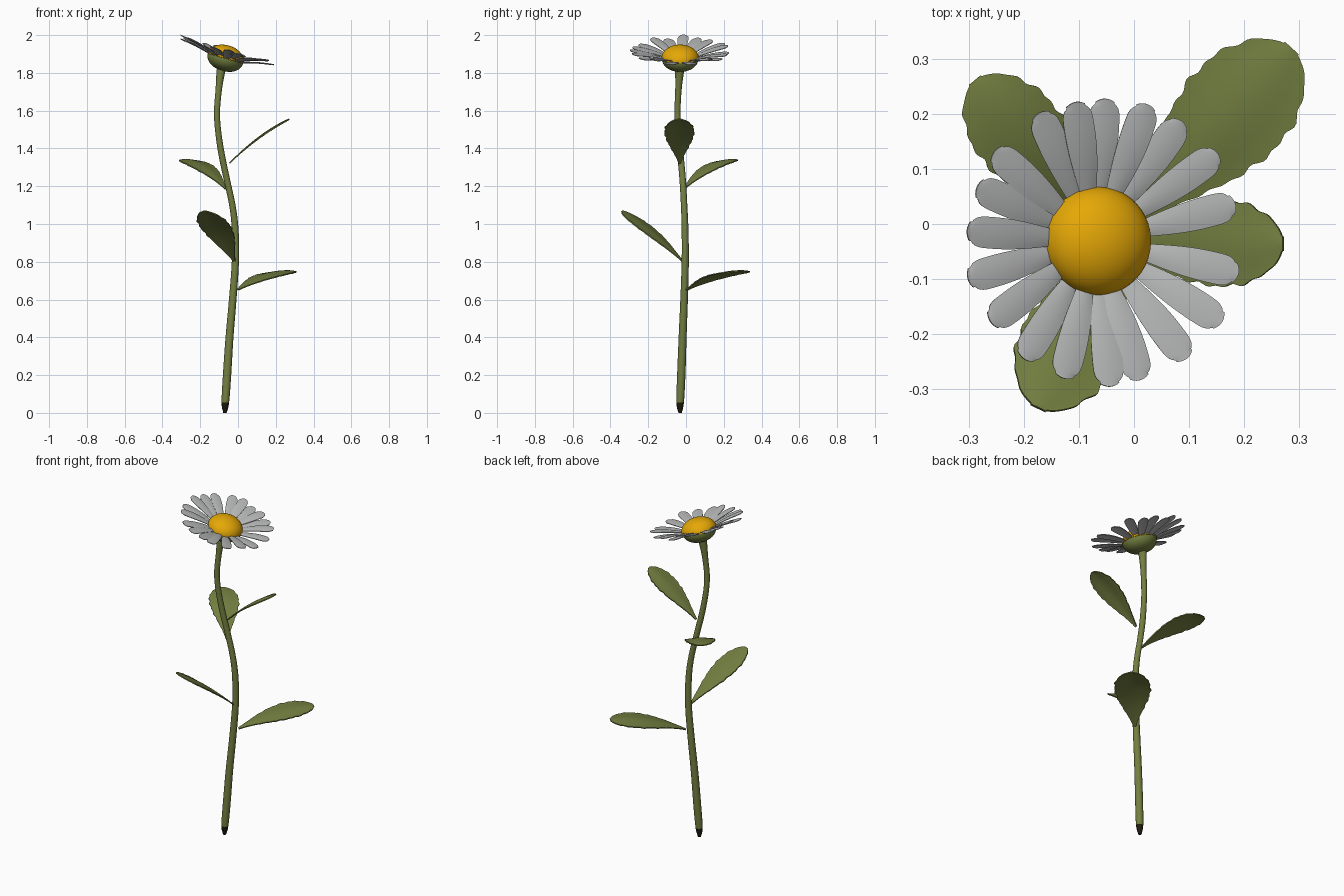
import bpy, bmesh, math, random
from mathutils import Vector, Matrix

if "Cube" in bpy.data.objects:
    bpy.data.objects.remove(bpy.data.objects["Cube"])

random.seed(4)


def material(name, rgb):
    m = bpy.data.materials.new(name)
    m.diffuse_color = (*rgb, 1)
    m.use_nodes = True
    m.node_tree.nodes["Principled BSDF"].inputs["Base Color"].default_value = m.diffuse_color
    return m


GREEN = material("leaf green", (0.172, 0.212, 0.052))
DARK = material("cut stem dark", (0.012, 0.010, 0.004))
WHITE = material("petal white", (0.47, 0.475, 0.475))
YELLOW = material("disc yellow", (0.78, 0.39, 0.002))


def finish(bm, name, mats, matrix=None, angle=50, thick=0):
    bmesh.ops.recalc_face_normals(bm, faces=bm.faces)
    if matrix:
        bm.transform(matrix)
    me = bpy.data.meshes.new(name)
    bm.to_mesh(me)
    bm.free()
    for m in mats:
        me.materials.append(m)
    ob = bpy.data.objects.new(name, me)
    bpy.context.collection.objects.link(ob)
    bpy.ops.object.select_all(action='DESELECT')
    ob.select_set(True)
    bpy.context.view_layer.objects.active = ob
    if thick:
        s = ob.modifiers.new("thickness", 'SOLIDIFY')
        s.thickness = thick
        s.offset = 0
        bpy.ops.object.modifier_apply(modifier=s.name)
    bpy.ops.object.shade_smooth_by_angle(angle=math.radians(angle))
    return ob


def sheet(name, mat, fn, nu, nv, thick, matrix=None):
    """Grid from fn(u in 0..1, v in -1..1), thickened."""
    bm = bmesh.new()
    g = [[bm.verts.new(fn(i / nu, 2 * j / nv - 1)) for j in range(nv + 1)] for i in range(nu + 1)]
    for i in range(nu):
        for j in range(nv):
            bm.faces.new((g[i][j], g[i + 1][j], g[i + 1][j + 1], g[i][j + 1]))
    finish(bm, name, [mat], matrix, thick=thick)


# Stem: tube swept along a smooth path (x, y, z, radius)
PATH = [(-0.069, -0.031, 0.0, 0.009), (-0.067, -0.031, 0.055, 0.020), (-0.058, -0.025, 0.2, 0.022),
        (-0.045, -0.018, 0.4, 0.021), (-0.028, -0.010, 0.6, 0.020), (-0.014, -0.004, 0.8, 0.019),
        (-0.015, -0.005, 0.97, 0.018), (-0.030, -0.010, 1.1, 0.017), (-0.060, -0.018, 1.24, 0.017),
        (-0.087, -0.030, 1.37, 0.017), (-0.106, -0.041, 1.5, 0.016), (-0.111, -0.045, 1.6, 0.016),
        (-0.102, -0.040, 1.71, 0.017), (-0.093, -0.035, 1.79, 0.022), (-0.084, -0.031, 1.84, 0.026)]


def catmull(points, n):
    p = [Vector(q) for q in points]
    p = [2 * p[0] - p[1]] + p + [2 * p[-1] - p[-2]]
    out = []
    for i in range(1, len(p) - 2):
        a, b, c, d = p[i - 1:i + 3]
        for k in range(n):
            t = k / n
            out.append(0.5 * (2 * b + (c - a) * t + (2 * a - 5 * b + 4 * c - d) * t * t
                              + (3 * b - a - 3 * c + d) * t ** 3))
    return out + [p[-2]]


bm = bmesh.new()
rings = []
for q in catmull(PATH, 4):
    rings.append([bm.verts.new((q[0] + q[3] * math.cos(a), q[1] + q[3] * math.sin(a), max(q[2], 0)))
                  for a in [k * math.tau / 16 for k in range(16)]])
for r0, r1 in zip(rings, rings[1:]):
    for k in range(16):
        bm.faces.new((r0[k], r0[(k + 1) % 16], r1[(k + 1) % 16], r1[k]))
bm.faces.new(rings[0][::-1])
bm.faces.new(rings[-1])
for f in bm.faces:
    f.material_index = 1 if f.calc_center_median().z < 0.056 else 0
finish(bm, "stem", [GREEN, DARK])


# Leaves: toothed, widest towards the blunt tip, arching off the stem
def leaf(name, base, tip, half, arch):
    a, b = Vector(base), Vector(tip)
    ctrl = (a + b) / 2 + Vector((0, 0, arch))
    side = Vector((0, 0, 1)).cross(b - a).normalized()
    peak = 0.66
    phase = random.uniform(0, 6)

    def fn(u, v):
        u = 1 - (1 - u) ** 1.25
        p = a * (1 - u) ** 2 + ctrl * 2 * u * (1 - u) + b * u * u
        if u < peak:
            w = 0.09 + 0.91 * math.sin(math.pi / 2 * u / peak) ** 1.3
        else:
            w = max(0.04, (1 - ((u - peak) / (1 - peak)) ** 2.0)) ** 0.55
        wave = math.sin(u * 62 + v * 2) + 0.8 * math.sin(u * 37 + phase + v * 3)
        teeth = 1 + 0.03 * wave * abs(v) ** 3 * min(1, u * 3)
        lift = 0.05 * half * math.cos(v * 3) * w
        return p + side * (half * w * v * teeth) + Vector((0, 0, lift))

    sheet(name, GREEN, fn, 56, 10, 0.006)


leaf("lower_leaf_back", (0.0, 0.005, 0.652), (0.288, 0.320, 0.75), 0.100, 0.05)
leaf("lower_leaf_front", (-0.020, -0.020, 0.805), (-0.175, -0.335, 1.068), 0.090, 0.035)
leaf("upper_leaf_back", (-0.064, -0.012, 1.185), (-0.290, 0.262, 1.34), 0.082, 0.075)
leaf("upper_leaf_side", (-0.045, -0.034, 1.322), (0.272, -0.036, 1.555), 0.078, 0.04)

# Flower head, tilted towards +x
HEAD = Matrix.Translation((-0.065, -0.031, 1.880)) @ Matrix.Rotation(math.radians(16), 4, 'Y')


def lathe(name, mat, profile):
    bm = bmesh.new()
    vs = [bm.verts.new((r, 0, z)) for r, z in profile]
    es = [bm.edges.new(e) for e in zip(vs, vs[1:])]
    bmesh.ops.spin(bm, geom=vs + es, cent=(0, 0, 0), axis=(0, 0, 1), angle=math.tau, steps=40)
    bmesh.ops.remove_doubles(bm, verts=bm.verts, dist=0.0002)
    finish(bm, name, [mat], HEAD)


arc = [k / 12 * math.pi / 2 for k in range(13)]
lathe("flower_disc", YELLOW, [(0, -0.008)] + [(0.099 * math.cos(a), -0.003 + 0.07 * math.sin(a)) for a in arc])
lathe("calyx", GREEN, [(0, -0.006)] + [(0.097 * math.cos(a) ** 0.9 if a < 1.57 else 0, -0.004 - 0.067 * math.sin(a))
                                       for a in arc])

# Petals: one ring, spaced slightly unevenly
ANGLES = [15, 37, 56, 72, 89, 103, 118, 142, 158, 176, 195, 214, 235, 253, 272, 285, 306, 326, 347]
for i, ang in enumerate(ANGLES):
    tip = 0.262 + random.uniform(-0.004, 0.004)
    rise = 0.23 + random.uniform(-0.05, 0.05)
    dz = 0.003 if i % 2 else -0.003

    def petal(u, v):
        u = 1 - (1 - u) ** 1.7
        r = 0.075 + (tip - 0.075) * u
        w = 0.012 + 0.0165 * math.sin(min(1, u / 0.72) * math.pi / 2)
        if u > 0.72:
            w *= max(0.35, 1 - ((u - 0.72) / 0.28) ** 4.5) ** 0.45
        z = dz + rise * (r - 0.085) + 0.006 * math.sin(math.pi * u) - 0.003 * v * v
        return Vector((r - 0.006 * v * v * u ** 6, w * v, z))

    sheet("petal_%02d" % (i + 1), WHITE, petal, 18, 6, 0.004,
          HEAD @ Matrix.Rotation(math.radians(ang), 4, 'Z'))
